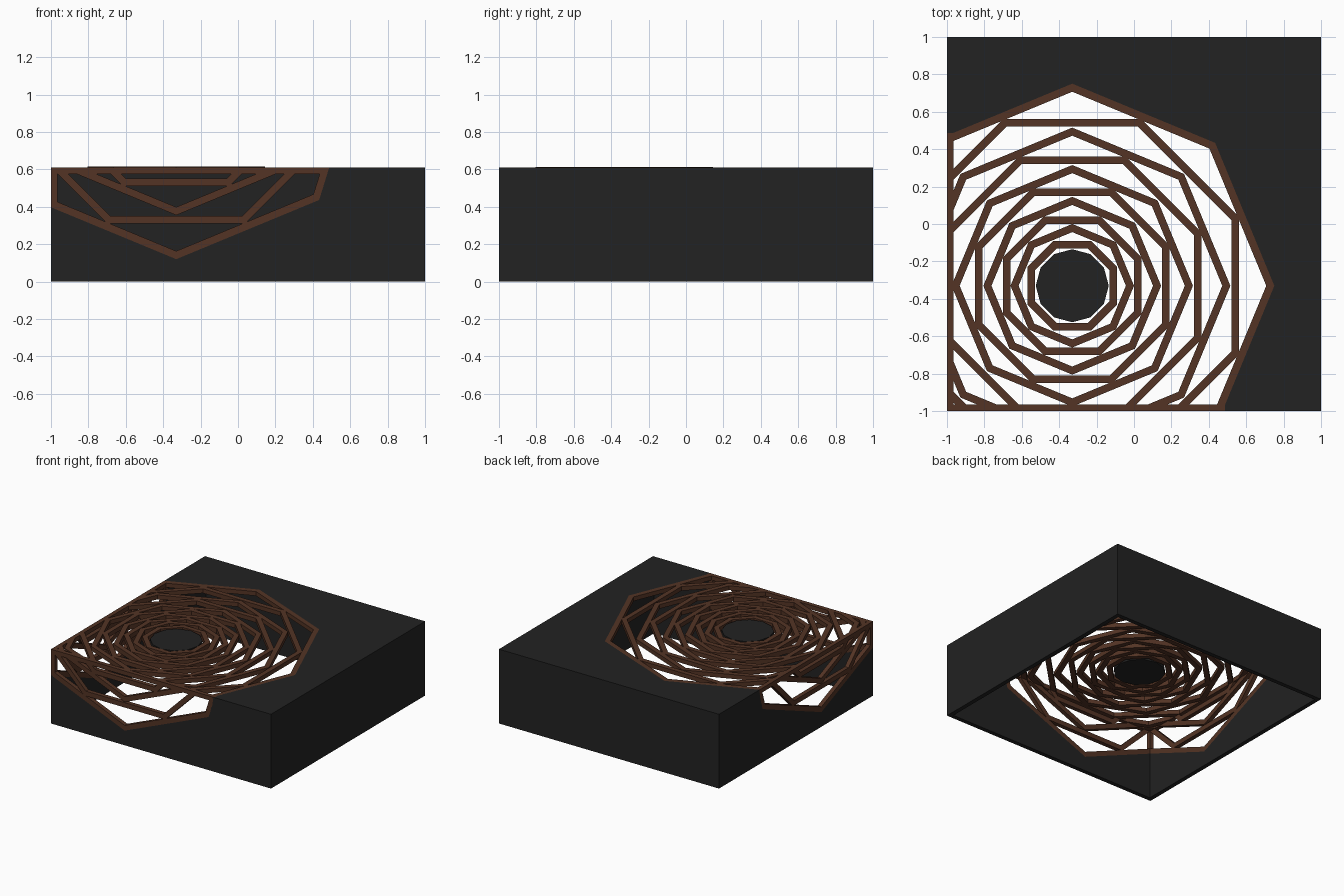
import bpy, bmesh, math

if "Cube" in bpy.data.objects:
    bpy.data.objects.remove(bpy.data.objects["Cube"])

H, T, W = 0.61, 0.035, 0.04      # box height, wall thickness, bar width
C = -0.33                        # pattern centre on the top (x and y)
ZC = 1.20                        # pattern centre of the folded-down sides


def material(name, rgb):
    m = bpy.data.materials.new(name)
    m.diffuse_color = (*rgb, 1)
    m.use_nodes = True
    m.node_tree.nodes["Principled BSDF"].inputs["Base Color"].default_value = m.diffuse_color
    return m


DARK = material("charcoal", (0.016, 0.016, 0.016))
BROWN = material("brown wood", (0.088, 0.034, 0.018))

# flat (u, v, depth) coordinates to each face of the box
top = lambda u, v, d: (u, v, H - d)
front = lambda u, v, d: (u, -1 + d, v)
left = lambda u, v, d: (-1 + d, u, v)


def finish(bm, name, place, mat, d0=0.0, d1=T):
    """Thicken flat faces and place them on a face of the box."""
    geo = bmesh.ops.extrude_face_region(bm, geom=bm.faces[:], use_keep_orig=True)
    back = {g for g in geo["geom"] if isinstance(g, bmesh.types.BMVert)}
    for v in bm.verts:
        v.co = place(v.co.x, v.co.y, d1 if v in back else d0)
    bmesh.ops.recalc_face_normals(bm, faces=bm.faces[:])
    me = bpy.data.meshes.new(name)
    bm.to_mesh(me)
    bm.free()
    me.materials.append(mat)
    bpy.context.collection.objects.link(bpy.data.objects.new(name, me))


def plate(name, pts, place, mat, d0=0.0, d1=T):
    bm = bmesh.new()
    bm.faces.new([bm.verts.new((u, v, 0)) for u, v in pts])
    finish(bm, name, place, mat, d0, d1)


def octagon(cv, r, turned=False, side=None):
    pts = []
    for i in range(8):
        a = math.pi / 4 * (i + (0.5 if turned else 0))
        q = side if side and i in (0, 4) else r
        pts.append((C + q * math.cos(a), cv + q * math.sin(a)))
    return pts


def ring(name, cv, pts, apothem, place, clips, lift=0.0):
    """Octagonal frame, trimmed to the panel."""
    k = 1 - W / apothem
    bm = bmesh.new()
    o = [bm.verts.new((u, v, 0)) for u, v in pts]
    n = [bm.verts.new((C + (u - C) * k, cv + (v - cv) * k, 0)) for u, v in pts]
    for i in range(8):
        j = (i + 1) % 8
        bm.faces.new((o[i], o[j], n[j], n[i]))
    for co, no in clips:
        bmesh.ops.bisect_plane(bm, geom=bm.verts[:] + bm.edges[:] + bm.faces[:],
                               plane_co=co, plane_no=no, clear_outer=True)
    if bm.faces:
        finish(bm, name, place, BROWN, -lift, T)
    else:
        bm.free()


c8 = math.cos(math.pi / 8)
# (size, turned): point radius, or flat distance when turned
RINGS = [(1.08, 0), (0.89, 1), (0.845, 0), (0.69, 1), (0.645, 0),
         (0.52, 1), (0.475, 0), (0.37, 1), (0.33, 0), (0.24, 1)]
TOP_CLIP = [((-1, 0, 0), (-1, 0, 0)), ((0, -1, 0), (0, -1, 0))]
SIDE_CLIP = [((-1, 0, 0), (-1, 0, 0)), ((0, H, 0), (0, 1, 0))]

# nested rings on the top and the two folded-down sides
for i, (s, turned) in enumerate(RINGS):
    r = s / c8 if turned else s
    ap = s if turned else s * c8
    ring(f"top_ring_{i}", C, octagon(C, r, turned), ap, top, TOP_CLIP,
         0.004 if i >= 6 else 0)
    if i < 4:
        pts = octagon(ZC, r, turned, 1.0 if i == 0 else None)
        for nm, place in (("front", front), ("left", left)):
            ring(f"{nm}_ring_{i}", ZC, pts, ap, place, SIDE_CLIP)

# centre disc
plate("centre_disc", [(C + 0.195 * math.cos(math.tau * i / 12),
                       C + 0.195 * math.sin(math.tau * i / 12)) for i in range(12)],
      top, DARK)

# dark top panel around the opening
O = octagon(C, 1.08)
E = 0.47
plate("top_panel", [(1, 1), (-1, 1), (-1, E), O[2], O[1], O[0], (E, -1), (1, -1)],
      top, DARK)

# dark front and left panels under the opening
S = octagon(ZC, 1.08)
side = [(1, 0), (1, H), (0.482, H), S[7], S[6], (-1, 0.398), (-1, 0)]
plate("front_panel", side, front, DARK)
plate("left_panel", side, left, DARK)

# plain back and right walls
wall = [(-1, 0), (1, 0), (1, H), (-1, H)]
plate("back_wall", wall, lambda u, v, d: (u, 1 - d, v), DARK)
plate("right_wall", wall, lambda u, v, d: (1 - d, u, v), DARK)

# brown bars along the folds and the corner post
for nm, place in (("front", front), ("left", left)):
    plate(nm + "_fold_bar", [(-1, H - T), (E, H - T), (E, H), (-1, H)], place, BROWN)
plate("corner_post", [(-1, 0.39), (-1 + T, 0.378), (-1 + T, H), (-1, H)], front, BROWN)
